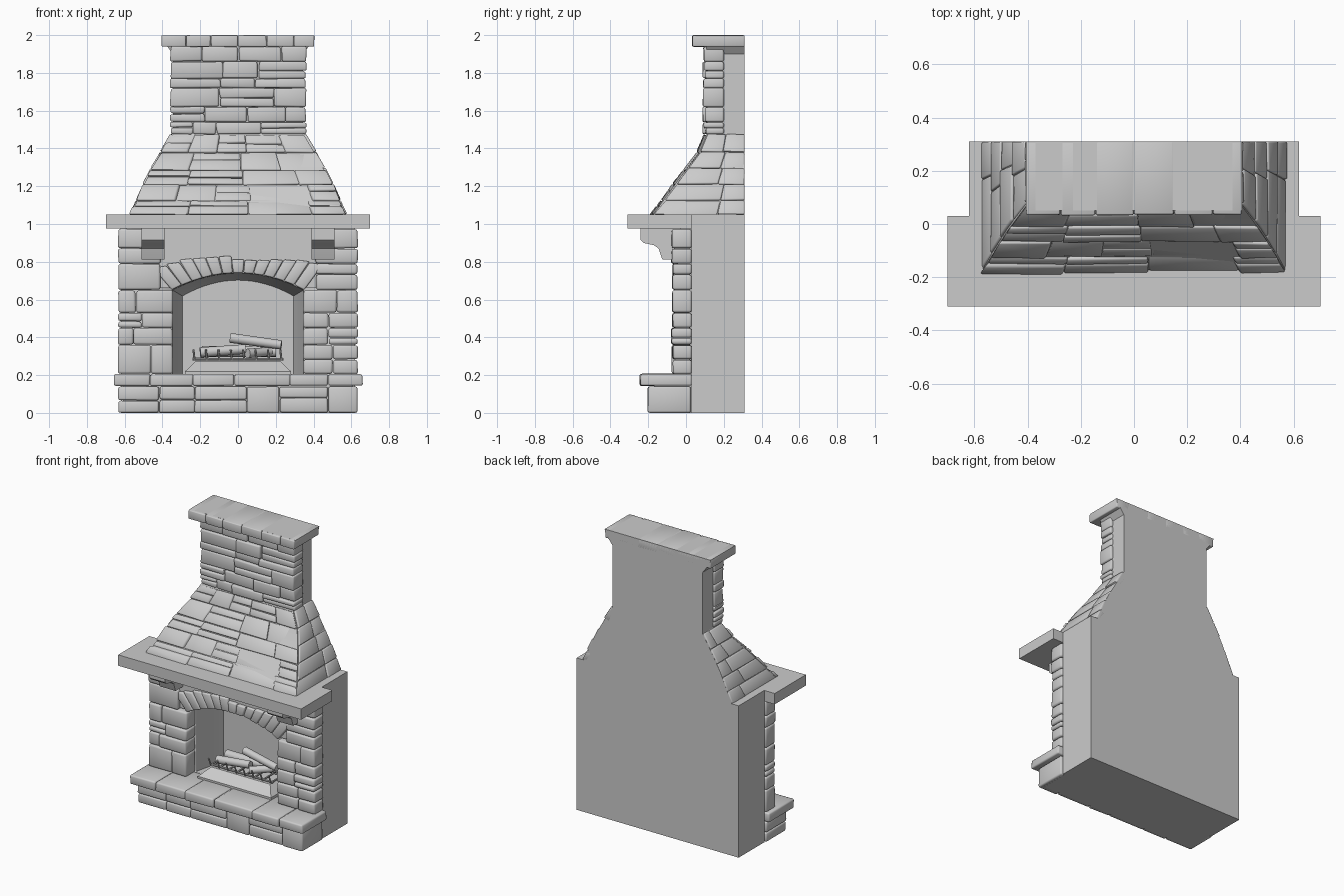
import bpy, bmesh, math, random
from mathutils import Vector

if "Cube" in bpy.data.objects:
    bpy.data.objects.remove(bpy.data.objects["Cube"])

random.seed(7)
R = random.uniform


def finish(bm, name, angle=35):
    bmesh.ops.recalc_face_normals(bm, faces=bm.faces)
    me = bpy.data.meshes.new(name)
    bm.to_mesh(me)
    bm.free()
    ob = bpy.data.objects.new(name, me)
    bpy.context.collection.objects.link(ob)
    bpy.ops.object.select_all(action='DESELECT')
    ob.select_set(True)
    bpy.context.view_layer.objects.active = ob
    bpy.ops.object.shade_smooth_by_angle(angle=math.radians(angle))
    return ob


def skin(bm, rings):
    """Closed solid through a list of equal-length point rings."""
    vs = [[bm.verts.new(p) for p in r] for r in rings]
    n = len(vs[0])
    for a, b in zip(vs, vs[1:]):
        for i in range(n):
            bm.faces.new((a[i], a[(i + 1) % n], b[(i + 1) % n], b[i]))
    bm.faces.new(vs[0][::-1])
    bm.faces.new(vs[-1])


def loft(name, rings):
    bm = bmesh.new()
    skin(bm, rings)
    return finish(bm, name)


def rect(z, w, y0, y1):
    return [(-w, y0, z), (w, y0, z), (w, y1, z), (-w, y1, z)]


def courses(x0, x1, zs, wmin, wmax, halve=0.25):
    """Random ashlar: rows cut into stones, some stones halved in height."""
    quads = []
    for z0, z1 in zip(zs, zs[1:]):
        xs = [x0]
        while x1 - xs[-1] > wmax:
            xs.append(min(xs[-1] + R(wmin, wmax), x1 - wmin * 0.6))
        xs.append(x1)
        for a, b in zip(xs, xs[1:]):
            m = z0 + (z1 - z0) * R(.4, .6)
            spans = [(z0, m), (m, z1)] if random.random() < halve else [(z0, z1)]
            quads += [[(a, s), (b, s), (b, t), (a, t)] for s, t in spans]
    return quads


def stones(name, quads, place, depth, bevel=.01, rough=.012, jit=.003):
    """Bevelled stones; place(u, v, d) puts a point at depth d behind the face."""
    bm = bmesh.new()
    for q in quads:
        cu, cv = sum(p[0] for p in q) / 4, sum(p[1] for p in q) / 4
        base, front, back = R(0, rough), [], []
        for u, v in q:
            u += math.copysign(.001, cu - u) + R(-jit, jit)
            v += math.copysign(.001, cv - v) + R(-jit, jit) * .5
            front.append(place(u, v, base + R(0, rough * .4)))
            back.append(place(u, v, depth))
        skin(bm, [front, back])
    bmesh.ops.bevel(bm, geom=bm.edges[:], offset=bevel, segments=2,
                    profile=.5, affect='EDGES', clamp_overlap=True)
    return finish(bm, name, 50)


def wall(y):
    return lambda u, v, d: (u, y + d, v)


def rod(name, a, b, r, sides=12):
    a, b = Vector(a), Vector(b)
    bm = bmesh.new()
    bmesh.ops.create_cone(bm, cap_ends=True, segments=sides, radius1=r,
                          radius2=r * .93, depth=(b - a).length)
    q = (b - a).to_track_quat('Z', 'Y')
    for v in bm.verts:
        v.co = q @ v.co + (a + b) / 2
    return finish(bm, name)


# Plain body with an arched, tapering firebox cut into it
T = [i / 8 for i in range(8, -9, -1)]
opening = [(-.35, .205), (.35, .205)] + [(.35 * t, .74 - .09 * t * t) for t in T]
body = loft("body", [rect(0, .62, .03, .31), rect(1.05, .62, .03, .31)])
cutter = loft("firebox_cutter", [
    [(x, 0, z) for x, z in opening],
    [(x * .99, .04, z) for x, z in opening],
    [(x * .84, .26, .205 + (z - .205) * .93) for x, z in opening]])
mod = body.modifiers.new("firebox", 'BOOLEAN')
mod.object = cutter
mod.solver = 'EXACT'
bpy.context.view_layer.objects.active = body
bpy.ops.object.modifier_apply(modifier=mod.name)
bpy.data.objects.remove(cutter)

# Raised hearth: stone base, core and cap slabs
loft("hearth_core", [rect(0, .61, -.17, .03), rect(.2, .61, -.17, .03)])
stones("hearth_base", courses(-.635, .635, [0, .14], .16, .34, .4), wall(-.205), .23)
stones("hearth_slabs", courses(-.66, .66, [.142, .207], .18, .32, 0), wall(-.25), .28)

# Stone pillars either side of the opening
for s, side in ((-1, "left"), (1, "right")):
    q = courses(.345, .635, [.205, .36, .45, .53, .65], .1, .22, .3)
    q += courses(.41, .635, [.65, .79, .87, .975], .12, .24, .15)
    stones("pillar_" + side, q, lambda u, v, d, s=s: (s * u, -.082 + d, v), .112, .012)

# Smooth lintel panel and arch stones
lintel = [(-.5, .975), (-.5, .66)] + [(.35 * t, .75 - .09 * t * t) for t in T[::-1]] \
    + [(.5, .66), (.5, .975)]
loft("lintel", [[(x, y, z) for x, z in lintel] for y in (-.045, .03)])
N = 13
arch = []
for i in range(N):
    a, b = -1 + 2 * i / N, -1 + 2 * (i + 1) / N
    h = R(-.012, .012)
    arch.append([(.35 * a, .74 - .09 * a * a), (.35 * b, .74 - .09 * b * b),
                 (.45 * b, .82 + h - .04 * b * b), (.45 * a, .82 + h - .04 * a * a)])
stones("arch_stones", arch, wall(-.072), .1, .008, .01, .001)

# Corbels and mantel shelf
profile = [(-.03, .975), (-.24, .975), (-.24, .915), (-.225, .9), (-.17, .888),
           (-.145, .87), (-.132, .83), (-.125, .812), (-.03, .812)]
for s, side in ((-1, "left"), (1, "right")):
    loft("corbel_" + side, [[(s * x, y, z) for y, z in profile] for x in (.39, .51)])
loft("mantel", [rect(.975, .70, -.31, .03), rect(1.05, .70, -.31, .03)])

# Sloping hood: smooth core faced with stones
hood = [(1.05, .585, -.195), (1.25, .495, -.05), (1.38, .42, .05), (1.48, .36, .09)]


def hood_at(z):
    z = min(max(z, hood[0][0]), hood[-1][0])
    for (z0, w0, y0), (z1, w1, y1) in zip(hood, hood[1:]):
        if z <= z1:
            t = (z - z0) / (z1 - z0)
            return w0 + (w1 - w0) * t, y0 + (y1 - y0) * t


def hood_front(u, v, d):
    w, y = hood_at(v)
    return (u * (w - d * .8), y + d * .84, v - d * .54 * (v > 1.1))


def hood_side(s):
    def place(u, v, d):
        w, y = hood_at(v)
        y += .025
        return (s * (w - d * .9), y + (.31 - y) * min(u, 1), v - d * .4 * (v > 1.1))
    return place


loft("hood_core", [rect(z, w - .018, y + .022, .31) for z, w, y in hood])
rows = [1.05, 1.13, 1.215, 1.29, 1.385, 1.48]
stones("hood_front_stones", courses(-1, 1, rows, .3, .65, .3), hood_front, .05, .007, .016)
for s, side in ((-1, "left"), (1, "right")):
    stones("hood_stones_" + side, courses(0, 1, [1.05, 1.13, 1.215, 1.3, 1.385, 1.48], .5, .95, 0),
           hood_side(s), .05, .007, .012)

# Chimney breast and cap
loft("chimney_core", [rect(1.46, .345, .115, .31), rect(1.9, .345, .115, .31),
                      rect(1.96, .39, .1, .31)])
stones("chimney_stones", courses(-.36, .36, [1.475, 1.54, 1.62, 1.72, 1.77, 1.86, 1.94],
                                 .12, .3, .2), wall(.085), .115, .009, .016, .005)
loft("cap_core", [rect(1.945, .395, .05, .31), rect(1.999, .405, .05, .31)])
stones("cap_stones", courses(-.405, .405, [1.938, 2.0], .12, .2, 0), wall(.03), .28,
       .006, .006, .002)

# Fire tray, grate and logs
loft("fire_tray", [rect(.2, .28, -.04, .2), rect(.22, .28, -.04, .2), rect(.272, .225, .03, .2)])
for i, y in enumerate((.04, .16)):
    rod(f"grate_bar_{i}", (-.24, y, .285), (.24, y, .285), .007, 8)
for i in range(8):
    x = -.23 + i * .46 / 7
    rod(f"grate_rib_{i}", (x, .03, .285), (x, .18, .285), .006, 6)
    rod(f"grate_prong_{i}", (x, .035, .28), (x - .006, .015, .335), .006, 6)
for i, (a, b, r) in enumerate([((-.2, .06, .32), (.04, .08, .338), .027),
                               ((-.04, .13, .397), (.23, .10, .36), .026),
                               ((-.19, .15, .325), (.2, .15, .325), .03),
                               ((.05, .05, .315), (.17, .14, .325), .025)]):
    rod(f"log_{i}", a, b, r, 14)
